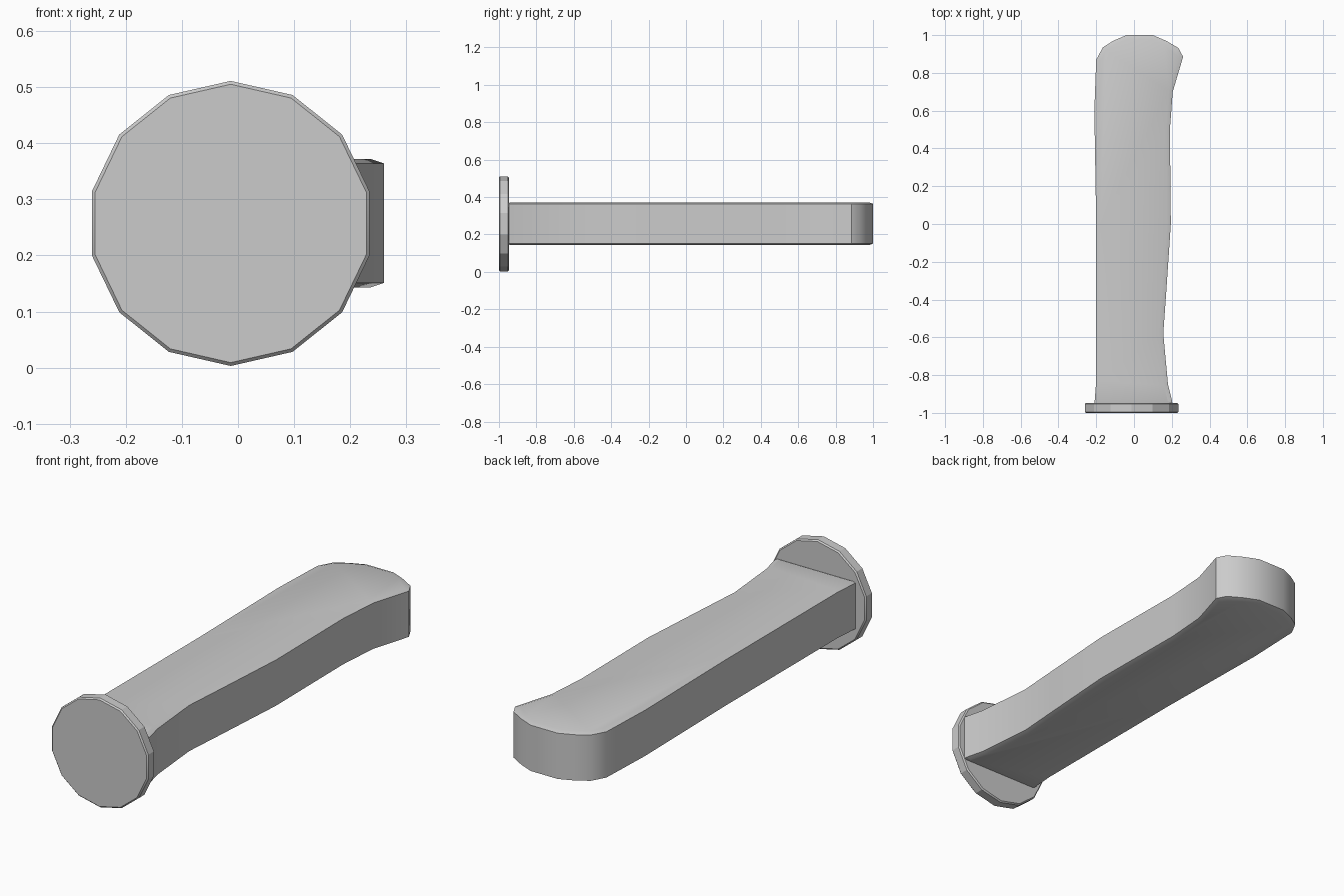
import bpy, bmesh, math
from mathutils import Vector

cube = bpy.data.objects.get("Cube")
if cube:
    bpy.data.objects.remove(cube)

grey = bpy.data.materials.new("plain grey")
grey.use_nodes = True
COLOUR = (0.6, 0.6, 0.6, 1)
grey.diffuse_color = COLOUR
grey.node_tree.nodes["Principled BSDF"].inputs["Base Color"].default_value = COLOUR


def loft(name, rings, angle):
    """Skin a stack of equal closed rings and cap both ends."""
    bm = bmesh.new()
    loops = [[bm.verts.new(p) for p in ring] for ring in rings]
    n = len(loops[0])
    for a, b in zip(loops, loops[1:]):
        for i in range(n):
            j = (i + 1) % n
            bm.faces.new((a[i], a[j], b[j], b[i]))
    bm.faces.new(loops[0])
    bm.faces.new(loops[-1])
    bmesh.ops.recalc_face_normals(bm, faces=bm.faces)
    mesh = bpy.data.meshes.new(name)
    bm.to_mesh(mesh)
    bm.free()
    obj = bpy.data.objects.new(name, mesh)
    bpy.context.collection.objects.link(obj)
    mesh.materials.append(grey)
    bpy.ops.object.select_all(action='DESELECT')
    obj.select_set(True)
    bpy.context.view_layer.objects.active = obj
    bpy.ops.object.shade_smooth_by_angle(angle=math.radians(angle))
    return obj


def inset(points, d):
    """Move a counter-clockwise outline inwards by d."""
    out = []
    for i, p in enumerate(points):
        a = (p - points[i - 1]).normalized()
        b = (points[(i + 1) % len(points)] - p).normalized()
        na, nb = Vector((-a.y, a.x)), Vector((-b.y, b.x))
        out.append(p + (na + nb) * d / (1 + na.dot(nb)))
    return out


# Grip: curved outline seen from above, with thin softened rims
outline = [Vector(p) for p in [
    (-.21, -.96), (.205, -.96), (.2, -.93), (.18, -.85), (.155, -.58),
    (.17, -.37), (.195, 0), (.19, .5), (.205, .7), (.26, .885),
    (.235, .932), (.17, .97), (.1, 1), (-.04, 1), (-.11, .97),
    (-.165, .935), (-.2, .87), (-.21, .6), (-.2, 0), (-.2, -.83)]]
levels = [(.143, .022), (.151, 0), (.364, 0), (.372, .022)]
loft("grip", [[(p.x, p.y, z) for p in inset(outline, d)] for z, d in levels], 40)

# Pommel: fourteen-sided disc with bevelled rims
SIDES = 14
pommel_rings = []
for y, r in [(-1, .248), (-.994, .254), (-.953, .254), (-.947, .248)]:
    turns = [math.tau * i / SIDES for i in range(SIDES)]
    pommel_rings.append([(-.013 + r * math.sin(t), y, .257 + r * math.cos(t)) for t in turns])
loft("pommel_disc", pommel_rings, 20)
